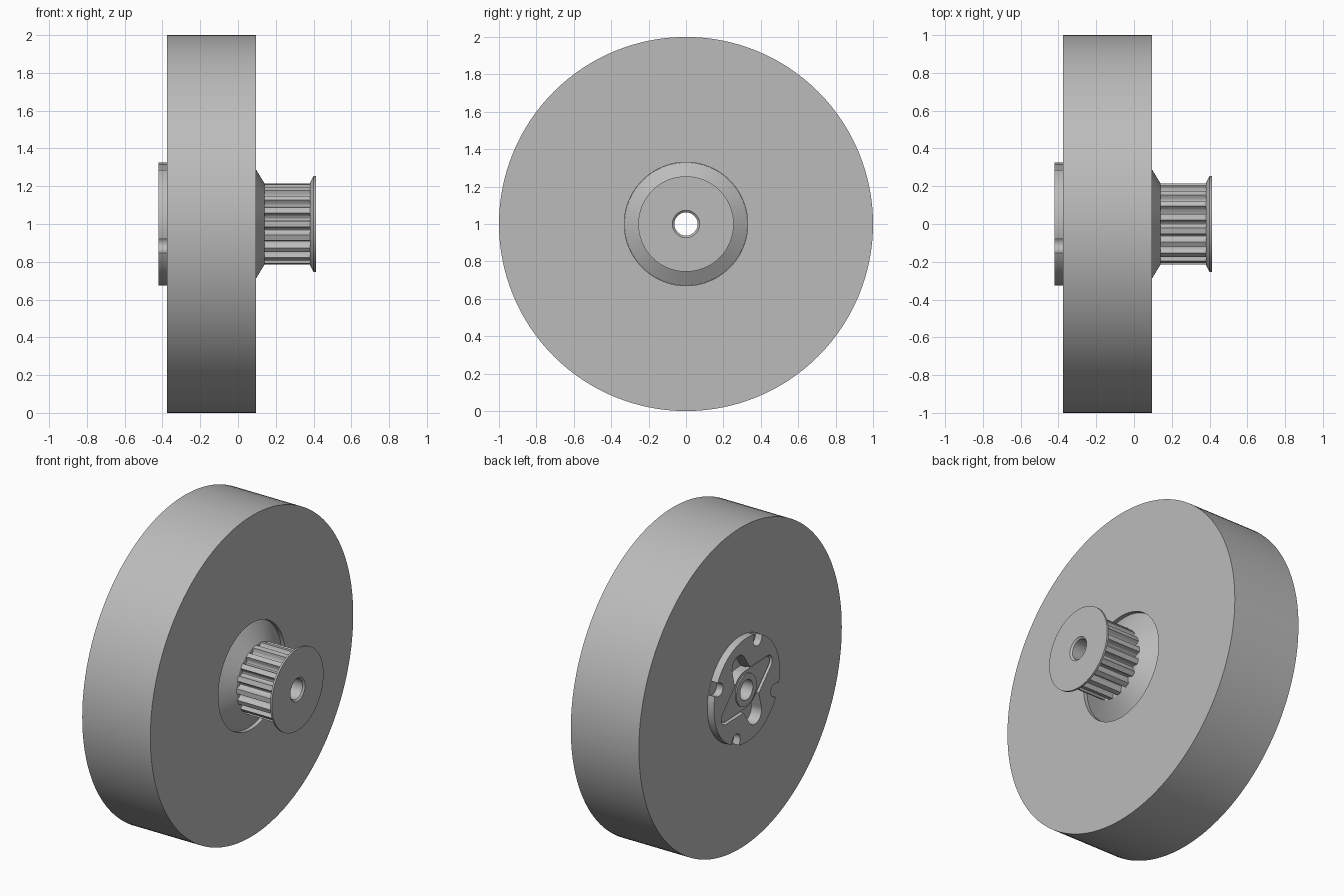
import bpy, bmesh
from math import sin, cos, pi, radians
from mathutils import Vector

cube = bpy.data.objects.get("Cube")
if cube:
    bpy.data.objects.remove(cube)

grey = bpy.data.materials.new("light grey metal")
grey.use_nodes = True
colour = (0.5, 0.5, 0.5, 1)
grey.diffuse_color = colour
grey.node_tree.nodes["Principled BSDF"].inputs["Base Color"].default_value = colour

AXLE = 1.0      # height of the rotation axis
SEGMENTS = 128


def point(x, radius, angle):
    """Point around the axle; the angle is measured as seen from the -x side."""
    return Vector((x, -radius * cos(angle), AXLE + radius * sin(angle)))


def finish(name, bm):
    bmesh.ops.recalc_face_normals(bm, faces=bm.faces)
    mesh = bpy.data.meshes.new(name)
    bm.to_mesh(mesh)
    bm.free()
    mesh.materials.append(grey)
    obj = bpy.data.objects.new(name, mesh)
    bpy.context.collection.objects.link(obj)
    return obj


def smooth(obj):
    obj.data.shade_smooth()
    obj.data.set_sharp_from_angle(angle=radians(25))


def lathe(name, profile):
    """Revolve a closed (x, radius) profile around the axle."""
    bm = bmesh.new()
    rings = [[bm.verts.new(point(x, r, 2 * pi * i / SEGMENTS)) for x, r in profile]
             for i in range(SEGMENTS)]
    n = len(profile)
    for i in range(SEGMENTS):
        a, b = rings[i], rings[(i + 1) % SEGMENTS]
        for j in range(n):
            k = (j + 1) % n
            bm.faces.new((a[j], a[k], b[k], b[j]))
    return finish(name, bm)


def hull_prism(name, x0, x1, circles):
    """Prism around circles given as (distance, angle, radius)."""
    bm = bmesh.new()
    for x in (x0, x1):
        for dist, angle, radius in circles:
            centre = point(x, dist, angle)
            for i in range(48):
                t = 2 * pi * i / 48
                bm.verts.new(centre + Vector((0, radius * cos(t), radius * sin(t))))
    hull = bmesh.ops.convex_hull(bm, input=bm.verts)
    inside = [v for v in hull["geom_interior"] if isinstance(v, bmesh.types.BMVert)]
    bmesh.ops.delete(bm, geom=inside, context='VERTS')
    bmesh.ops.dissolve_limit(bm, angle_limit=0.01, verts=bm.verts, edges=bm.edges)
    return finish(name, bm)


def cut(obj, cutters):
    for c in cutters:
        mod = obj.modifiers.new("cut", 'BOOLEAN')
        mod.operation = 'DIFFERENCE'
        mod.solver = 'EXACT'
        mod.object = c
    graph = bpy.context.evaluated_depsgraph_get()
    obj.data = bpy.data.meshes.new_from_object(obj.evaluated_get(graph))
    obj.modifiers.clear()
    for c in cutters:
        bpy.data.objects.remove(c)


# Wheel with a shallow recess on each side
BORE = 0.062
wheel = lathe("wheel", [(-0.375, 1), (0.095, 1), (0.095, 0.33), (0.06, 0.33),
                        (0.06, BORE), (-0.34, BORE), (-0.34, 0.326), (-0.375, 0.326)])

# Conical flange at the root of the pulley
cone = lathe("pulley_base_cone", [(0.06, 0.329), (0.071, 0.329), (0.14, 0.215),
                                  (0.14, BORE), (0.06, BORE)])

# Outer pulley flange, bore slightly widened at the mouth
flange = lathe("pulley_end_flange", [(0.38, 0.215), (0.4, 0.255), (0.412, 0.255),
                                     (0.412, 0.073), (0.402, BORE), (0.38, BORE)])

# Toothed pulley barrel with rounded grooves
TEETH = 18
STEPS = 8
bm = bmesh.new()
rows = []
for t in range(TEETH):
    for s in range(STEPS + 1):
        f = s / STEPS
        angle = 2 * pi / TEETH * (t + 0.2 + 0.6 * f)
        radius = 0.215 - 0.033 * sin(pi * f) ** 0.6
        rows.append([bm.verts.new(point(x, r, angle))
                     for x, r in ((0.135, radius), (0.385, radius),
                                  (0.385, BORE), (0.135, BORE))])
for a, b in zip(rows, rows[1:] + rows[:1]):
    for j in range(4):
        k = (j + 1) % 4
        bm.faces.new((a[j], a[k], b[k], b[j]))
barrel = finish("pulley_teeth", bm)

# Round mounting plate on the back with four rim notches and a cross recess
BAR = radians(24)
plate = lathe("mounting_plate", [(-0.42, 0.325), (-0.335, 0.325),
                                 (-0.335, BORE), (-0.42, BORE)])


def lozenge(name, x0, x1, turn, reach, tip, hub):
    return hull_prism(name, x0, x1, [(reach, turn, tip), (reach, turn + pi, tip),
                                     (0, 0, hub)])


cutters = [lozenge("bar_pocket", -0.5, -0.385, BAR, 0.225, 0.045, 0.13),
           lozenge("slot_pocket", -0.5, -0.35, BAR + pi / 2, 0.195, 0.065, 0.1)]
for i in range(4):
    a = BAR + radians(45) + i * pi / 2
    cutters.append(hull_prism("notch", -0.5, -0.376, [(0.295, a, 0.04), (0.4, a, 0.04)]))
cut(plate, cutters)

# Lozenge-shaped drive bar seated in the recess
bar = lozenge("drive_bar", -0.41, -0.345, BAR, 0.225, 0.034, 0.118)
cut(bar, [hull_prism("bar_bore", -0.5, -0.2, [(0, 0, BORE)])])

# Raised ring around the bore
ring = lathe("hub_ring", [(-0.418, 0.1), (-0.35, 0.1), (-0.35, BORE), (-0.418, BORE)])

for part in (wheel, cone, flange, barrel, plate, bar, ring):
    smooth(part)
